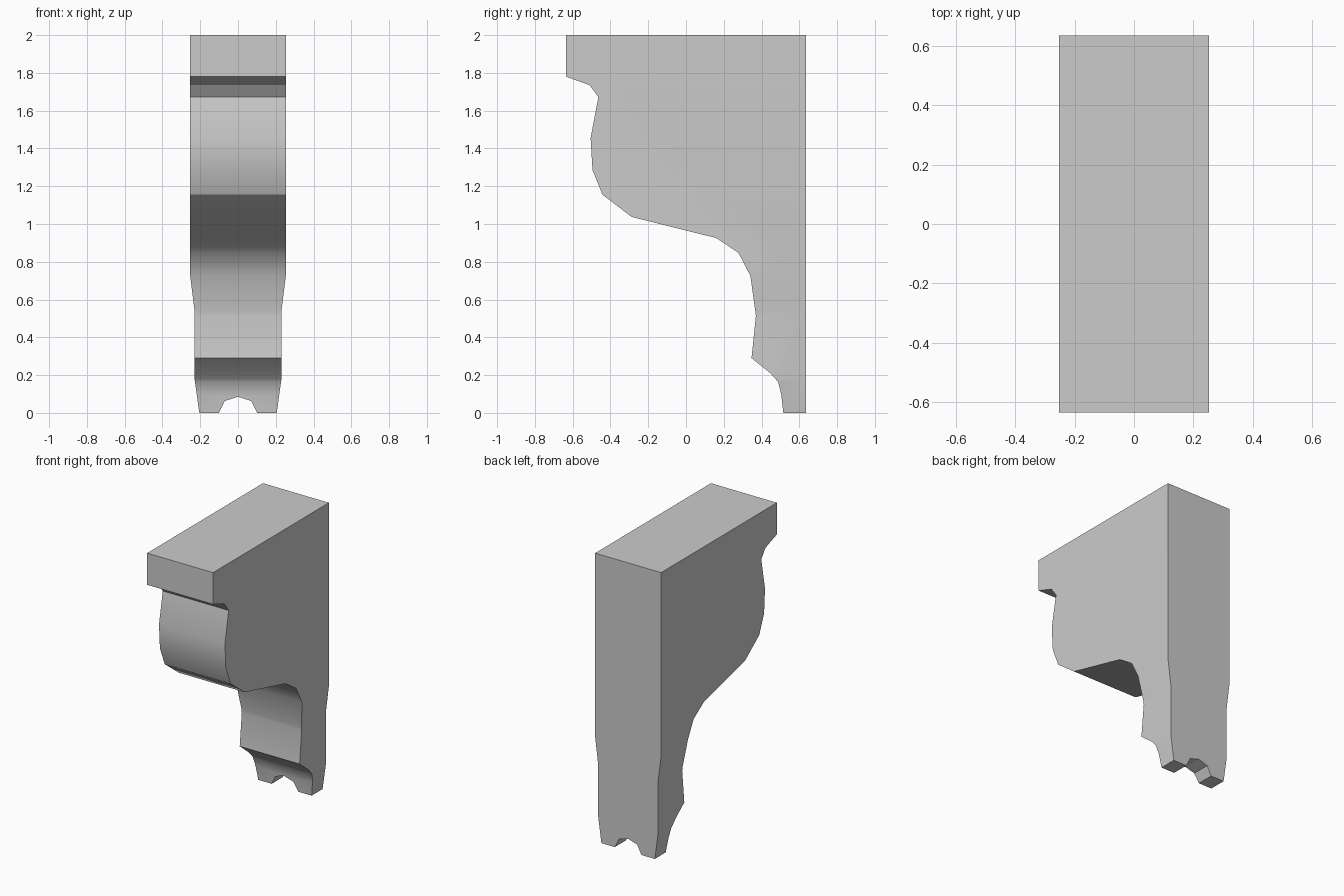
import bpy, bmesh, math

if "Cube" in bpy.data.objects:
    bpy.data.objects.remove(bpy.data.objects["Cube"])


def extrude_profile(name, points, offset):
    """Make a solid by sweeping a closed polygon along an offset vector."""
    bm = bmesh.new()
    face = bm.faces.new([bm.verts.new(p) for p in points])
    res = bmesh.ops.extrude_face_region(bm, geom=[face])
    new = [v for v in res["geom"] if isinstance(v, bmesh.types.BMVert)]
    bmesh.ops.translate(bm, verts=new, vec=offset)
    bmesh.ops.recalc_face_normals(bm, faces=bm.faces)
    mesh = bpy.data.meshes.new(name)
    bm.to_mesh(mesh)
    bm.free()
    obj = bpy.data.objects.new(name, mesh)
    bpy.context.collection.objects.link(obj)
    return obj


# Side silhouette (y, z): top ledge, rounded belly, swept underside, foot
profile = [(-0.635, 2), (-0.635, 1.78), (-0.51, 1.735), (-0.464, 1.672),
           (-0.505, 1.455), (-0.495, 1.285), (-0.442, 1.155), (-0.287, 1.037),
           (0.16, 0.926), (0.278, 0.847), (0.341, 0.725), (0.37, 0.515),
           (0.347, 0.29), (0.447, 0.21), (0.487, 0.165), (0.504, 0.10),
           (0.515, 0), (0.635, 0), (0.635, 2)]

# Half widths by height: the leg narrows in two steps
widths = [(0, 0.205), (0.18, 0.23), (0.54, 0.23), (0.725, 0.253), (2, 0.253)]


def half_width(z):
    for (z0, w0), (z1, w1) in zip(widths, widths[1:]):
        if z <= z1:
            return w0 + (w1 - w0) * max(0, z - z0) / (z1 - z0)
    return widths[-1][1]


# Bracket body
body = extrude_profile("bracket_body", [(-1, y, z) for y, z in profile], (2, 0, 0))
bm = bmesh.new()
bm.from_mesh(body.data)
for z, _ in widths[1:-1]:
    bmesh.ops.bisect_plane(bm, geom=bm.verts[:] + bm.edges[:] + bm.faces[:],
                           dist=1e-4, plane_co=(0, 0, z), plane_no=(0, 0, 1))
for v in bm.verts:
    v.co.x *= half_width(v.co.z)
bm.to_mesh(body.data)
bm.free()

# Arched notch through the bottom of the foot
notch = [(-0.135, -0.065), (-0.102, 0), (-0.07, 0.063), (0, 0.085),
         (0.07, 0.063), (0.102, 0), (0.135, -0.065)]
cutter = extrude_profile("notch_cutter", [(x, 0.2, z) for x, z in notch], (0, 0.8, 0))
cutter.hide_render = True

bpy.context.view_layer.objects.active = body
body.select_set(True)
mod = body.modifiers.new("notch", 'BOOLEAN')
mod.operation = 'DIFFERENCE'
mod.solver = 'EXACT'
mod.object = cutter
bpy.ops.object.modifier_apply(modifier=mod.name)
bpy.data.objects.remove(cutter)

# Smooth curves, crisp corners
bpy.ops.object.shade_smooth_by_angle(angle=math.radians(30))
